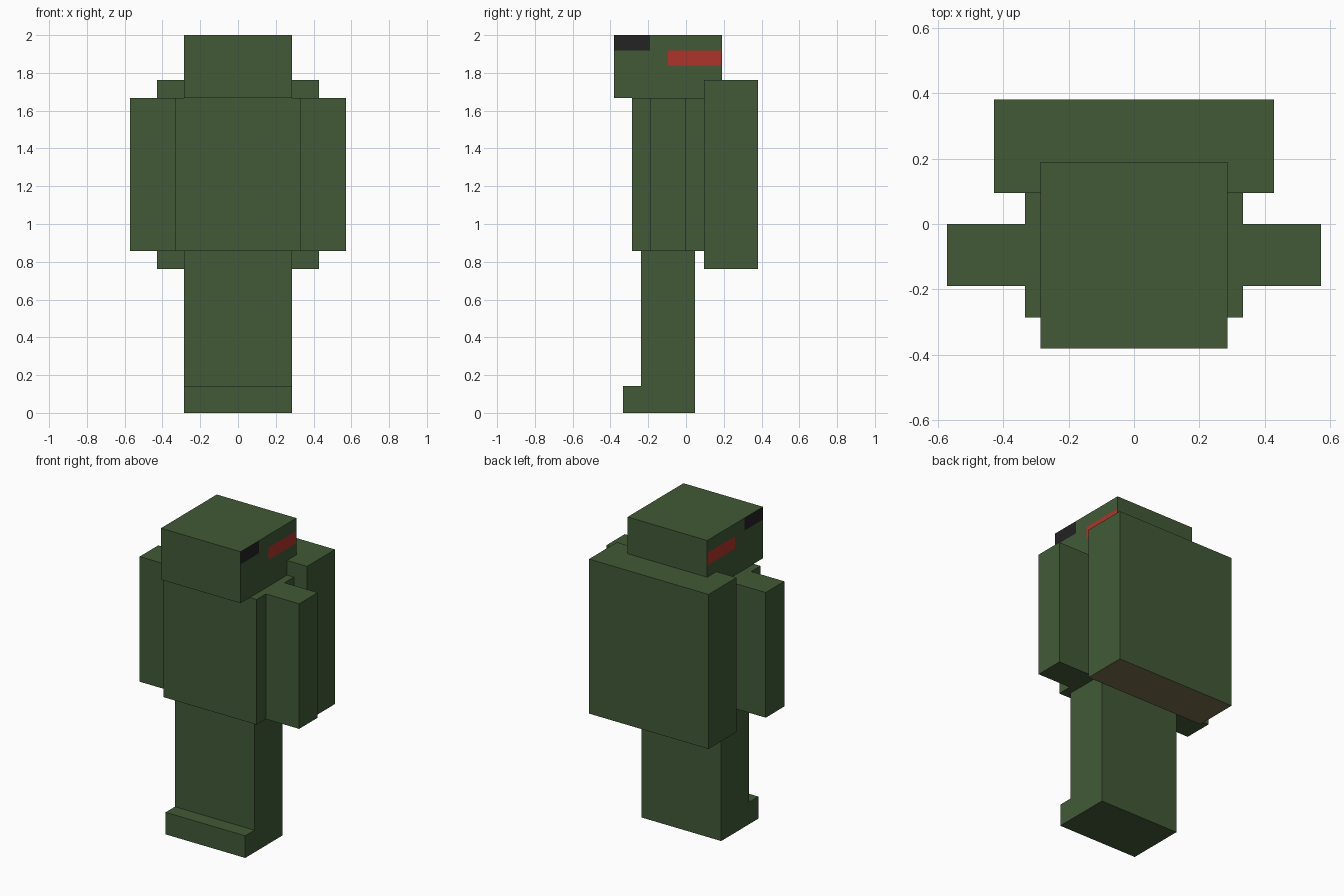
import bpy
import bmesh
from mathutils import Vector

cube = bpy.data.objects.get("Cube")
if cube:
    bpy.data.objects.remove(cube, do_unlink=True)


def make_material(name, rgb):
    mat = bpy.data.materials.new(name)
    mat.use_nodes = True
    color = (*rgb, 1)
    mat.diffuse_color = color
    mat.node_tree.nodes["Principled BSDF"].inputs["Base Color"].default_value = color
    return mat


green = make_material("olive green", (0.054, 0.102, 0.037))
black = make_material("near black", (0.017, 0.017, 0.018))
red = make_material("red", (0.43, 0.034, 0.025))
khaki = make_material("khaki brown", (0.19, 0.155, 0.075))


def box(name, x, y, z, mats=(green,), cuts=(), rule=None):
    """Box spanning the given ranges, sliced by planes and coloured by a face rule."""
    low, high = map(Vector, zip(x, y, z))
    bm = bmesh.new()
    bmesh.ops.create_cube(bm, size=1)
    for v in bm.verts:
        v.co = Vector(h if c > 0 else l for c, l, h in zip(v.co, low, high))
    for point, normal in cuts:
        geom = bm.verts[:] + bm.edges[:] + bm.faces[:]
        bmesh.ops.bisect_plane(bm, geom=geom, plane_co=point, plane_no=normal)
    bm.normal_update()
    if rule:
        for face in bm.faces:
            face.material_index = rule(face.calc_center_median(), face.normal)
    mesh = bpy.data.meshes.new(name)
    bm.to_mesh(mesh)
    bm.free()
    for mat in mats:
        mesh.materials.append(mat)
    obj = bpy.data.objects.new(name, mesh)
    bpy.context.collection.objects.link(obj)
    return obj


# Side markings of the head: black patch at the upper front, red stripe at the back
PATCH_END, STRIPE_START = -0.19, -0.095
STRIPE_TOP, STRIPE_BOTTOM = 1.918, 1.838


def head_color(c, n):
    if abs(n.x) < 0.5:
        return 0
    if c.y < PATCH_END and c.z > STRIPE_TOP:
        return 1
    if c.y > STRIPE_START and STRIPE_BOTTOM < c.z < STRIPE_TOP:
        return 2
    return 0


head_cuts = [((0, y, 0), (0, 1, 0)) for y in (PATCH_END, STRIPE_START)]
head_cuts += [((0, 0, z), (0, 0, 1)) for z in (STRIPE_TOP, STRIPE_BOTTOM)]
box("head", (-0.285, 0.285), (-0.381, 0.19), (1.667, 2.0),
    (green, black, red), head_cuts, head_color)

# Torso and arms
box("torso", (-0.333, 0.333), (-0.285, 0.095), (0.857, 1.667))
box("left_arm", (0.333, 0.571), (-0.19, 0), (0.857, 1.667))
box("right_arm", (-0.571, -0.333), (-0.19, 0), (0.857, 1.667))

# Backpack with a khaki underside
box("backpack", (-0.428, 0.428), (0.095, 0.381), (0.762, 1.762),
    (green, khaki), rule=lambda c, n: int(n.z < -0.5))

# Joined legs and the front of the feet
box("legs", (-0.285, 0.285), (-0.238, 0.047), (0, 0.857))
box("feet", (-0.285, 0.285), (-0.333, -0.238), (0, 0.143))
